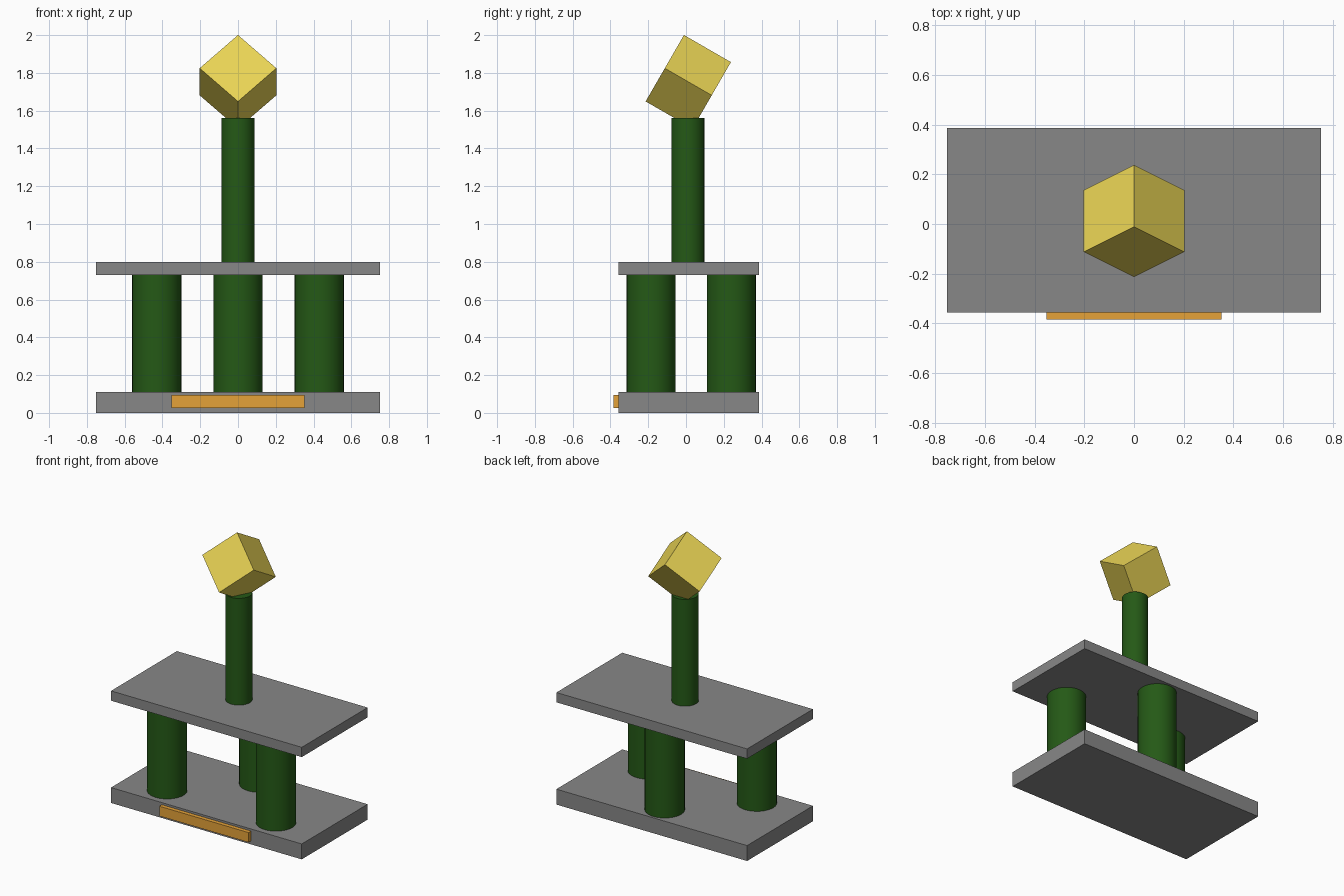
import bpy
from math import radians

if "Cube" in bpy.data.objects:
    bpy.data.objects.remove(bpy.data.objects["Cube"])


def material(name, rgb):
    m = bpy.data.materials.new(name)
    m.diffuse_color = (*rgb, 1)
    m.use_nodes = True
    m.node_tree.nodes["Principled BSDF"].inputs["Base Color"].default_value = m.diffuse_color
    return m


green = material("dark_green", (0.018, 0.10, 0.008))
gold = material("gold", (0.82, 0.66, 0.09))
orange = material("orange", (0.78, 0.36, 0.04))
grey = material("dark_grey", (0.245, 0.245, 0.245))


def box(name, size, centre, mat):
    bpy.ops.mesh.primitive_cube_add(size=1, location=centre)
    ob = bpy.context.object
    ob.name = name
    ob.scale = size
    ob.data.materials.append(mat)
    return ob


def column(name, radius, x, y, z0, z1):
    bpy.ops.mesh.primitive_cylinder_add(
        vertices=32, radius=radius, depth=z1 - z0, location=(x, y, (z0 + z1) / 2))
    ob = bpy.context.object
    ob.name = name
    ob.data.materials.append(green)
    bpy.ops.object.shade_smooth_by_angle(angle=radians(30))
    return ob


# Plates, set slightly back to leave room for the plaque
MID_Y = 0.015
box("base_plate", (1.506, 0.743, 0.11), (0, MID_Y, 0.055), grey)
box("upper_plate", (1.506, 0.743, 0.07), (0, MID_Y, 0.765), grey)

# Three columns in a triangle between the plates
for name, x, y in (("left_column", -0.43, -0.185),
                   ("right_column", 0.43, -0.185),
                   ("back_column", 0, 0.24)):
    column(name, 0.13, x, y, 0.11, 0.73)

# Central post
column("centre_post", 0.087, 0, 0.01, 0.80, 1.562)

# Cube turned on its edge and tilted forward, its low corner sunk in the post
cube = box("top_cube", (0.287,) * 3, (0, 0.012, 1.753), gold)
cube.rotation_mode = 'YXZ'
cube.rotation_euler = (radians(-30), radians(45), 0)

# Blank plaque on the front of the base
box("front_plaque", (0.704, 0.035, 0.07), (0, -0.3675, 0.06), orange)
